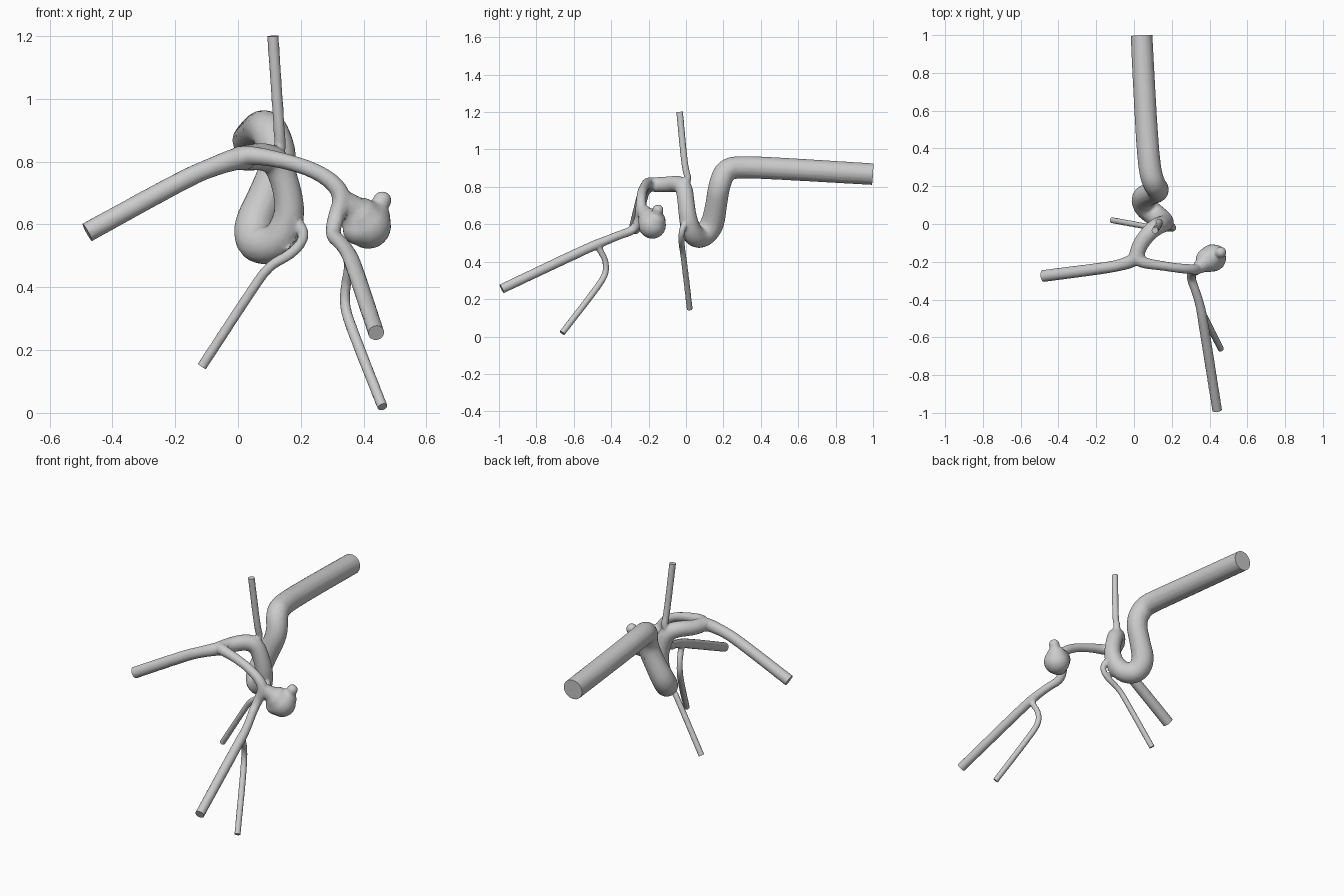
import bpy, bmesh
from mathutils import Vector, Matrix

if "Cube" in bpy.data.objects:
    bpy.data.objects.remove(bpy.data.objects["Cube"])

SIDES = 16
bm = bmesh.new()
cuts = []  # open vessel ends: (point, outward direction)


def smooth_path(pts, rounds=3):
    """Corner-cut a path of (x, y, z, radius) points."""
    pts = [Vector(p) for p in pts]
    for _ in range(rounds):
        new = [pts[0]]
        for a, b in zip(pts, pts[1:]):
            new += [a.lerp(b, 0.25), a.lerp(b, 0.75)]
        pts = new + [pts[-1]]
    return pts


def tube(pts, open_start=False, open_end=False):
    """Closed tube along a path; open ends run long and are trimmed flat later."""
    path = smooth_path(pts)
    for is_open, i, j in ((open_start, 0, 1), (open_end, -1, -2)):
        if is_open:
            d = (path[i].xyz - path[j].xyz).normalized()
            cuts.append((path[i].xyz, d))
            path[i] = Vector((*(path[i].xyz + d * 0.03), path[i].w))
    rings, side = [], None
    for k, p in enumerate(path):
        t = (path[min(k + 1, len(path) - 1)].xyz - path[max(k - 1, 0)].xyz).normalized()
        side = t.orthogonal() if side is None else side - t * side.dot(t)
        side.normalize()
        rings.append([bm.verts.new(p.xyz + Matrix.Rotation(6.283185 * s / SIDES, 3, t) @ side * p.w)
                      for s in range(SIDES)])
    for a, b in zip(rings, rings[1:]):
        for s in range(SIDES):
            n = (s + 1) % SIDES
            bm.faces.new((a[s], a[n], b[n], b[s]))
    bm.faces.new(rings[0][::-1])
    bm.faces.new(rings[-1])


def ball(x, y, z, r):
    bmesh.ops.create_icosphere(bm, subdivisions=3, radius=r, matrix=Matrix.Translation((x, y, z)))


# main winding artery
tube([(.04, .997, .868, .058), (.06, .6, .892, .059), (.08, .3, .908, .06), (.105, .21, .895, .06),
      (.135, .175, .80, .058), (.09, .16, .69, .058), (.045, .14, .59, .064), (.06, .085, .53, .062),
      (.13, .035, .54, .058), (.168, .01, .63, .048), (.155, 0, .72, .045), (.125, -.01, .80, .046),
      (.08, -.045, .818, .044), (.03, -.11, .812, .042), (.005, -.19, .812, .038)], open_start=True)
# left branch
tube([(.03, -.15, .812, .038), (.0, -.195, .812, .036), (-.09, -.222, .78, .03), (-.17, -.235, .745, .031),
      (-.48, -.275, .575, .032)], open_end=True)
# right branch into the bulge, then onward to the front
tube([(.0, -.17, .815, .034), (.04, -.205, .822, .03), (.14, -.22, .805, .025), (.24, -.235, .775, .025),
      (.31, -.24, .73, .027), (.335, -.24, .68, .03), (.31, -.25, .62, .026), (.30, -.285, .565, .024),
      (.325, -.35, .545, .023), (.35, -.43, .512, .024), (.365, -.51, .48, .027),
      (.44, -.985, .255, .026)], open_end=True)
# hooked side branch of the right vessel
tube([(.355, -.47, .495, .02), (.355, -.46, .46, .017), (.343, -.43, .41, .016), (.338, -.425, .34, .017),
      (.365, -.475, .26, .018), (.46, -.662, .019, .017)], open_end=True)
# lower thin branch
tube([(.17, .01, .62, .02), (.205, -.015, .59, .018), (.21, -.025, .55, .016), (.17, -.025, .505, .017),
      (.10, -.02, .47, .016), (.05, -.01, .40, .016), (-.115, .02, .148, .0165)], open_end=True)
# upper thin branch
tube([(.12, -.015, .80, .022), (.135, .015, .845, .019), (.132, -.005, .89, .018),
      (.111, -.034, 1.2, .0185)], open_end=True)
# lumpy bulge with neck and small lobe
tube([(.33, -.24, .69, .026), (.355, -.22, .66, .042), (.40, -.19, .62, .05)])
for b in ((.392, -.19, .62, .066), (.415, -.18, .595, .073), (.43, -.165, .62, .056),
          (.385, -.20, .585, .052), (.448, -.155, .645, .032), (.459, -.15, .676, .03)):
    ball(*b)

bmesh.ops.recalc_face_normals(bm, faces=bm.faces)
mesh = bpy.data.meshes.new("blood_vessels")
bm.to_mesh(mesh)
bm.free()
vessel = bpy.data.objects.new("blood_vessels", mesh)
bpy.context.collection.objects.link(vessel)
bpy.context.view_layer.objects.active = vessel
vessel.select_set(True)

# fuse the parts into one skin, soften the joints, reduce to facets
m = vessel.modifiers.new("fuse", 'REMESH')
m.mode, m.voxel_size = 'VOXEL', 0.006
m = vessel.modifiers.new("soften", 'SMOOTH')
m.factor, m.iterations = 0.5, 5
m = vessel.modifiers.new("facets", 'DECIMATE')
m.ratio = 0.12
for name in ("fuse", "soften", "facets"):
    bpy.ops.object.modifier_apply(modifier=name)

# trim the open ends flat
bm = bmesh.new()
bm.from_mesh(vessel.data)
for point, d in cuts:
    near = [f for f in bm.faces if min((v.co - point).length for v in f.verts) < 0.1]
    geom = list({v for f in near for v in f.verts}) + list({e for f in near for e in f.edges}) + near
    cut = bmesh.ops.bisect_plane(bm, geom=geom, plane_co=point, plane_no=d, clear_outer=True)
    rim = [e for e in cut["geom_cut"] if isinstance(e, bmesh.types.BMEdge)]
    bmesh.ops.holes_fill(bm, edges=rim, sides=0)
bm.to_mesh(vessel.data)
bm.free()
bpy.ops.object.shade_smooth_by_angle(angle=0.6)
